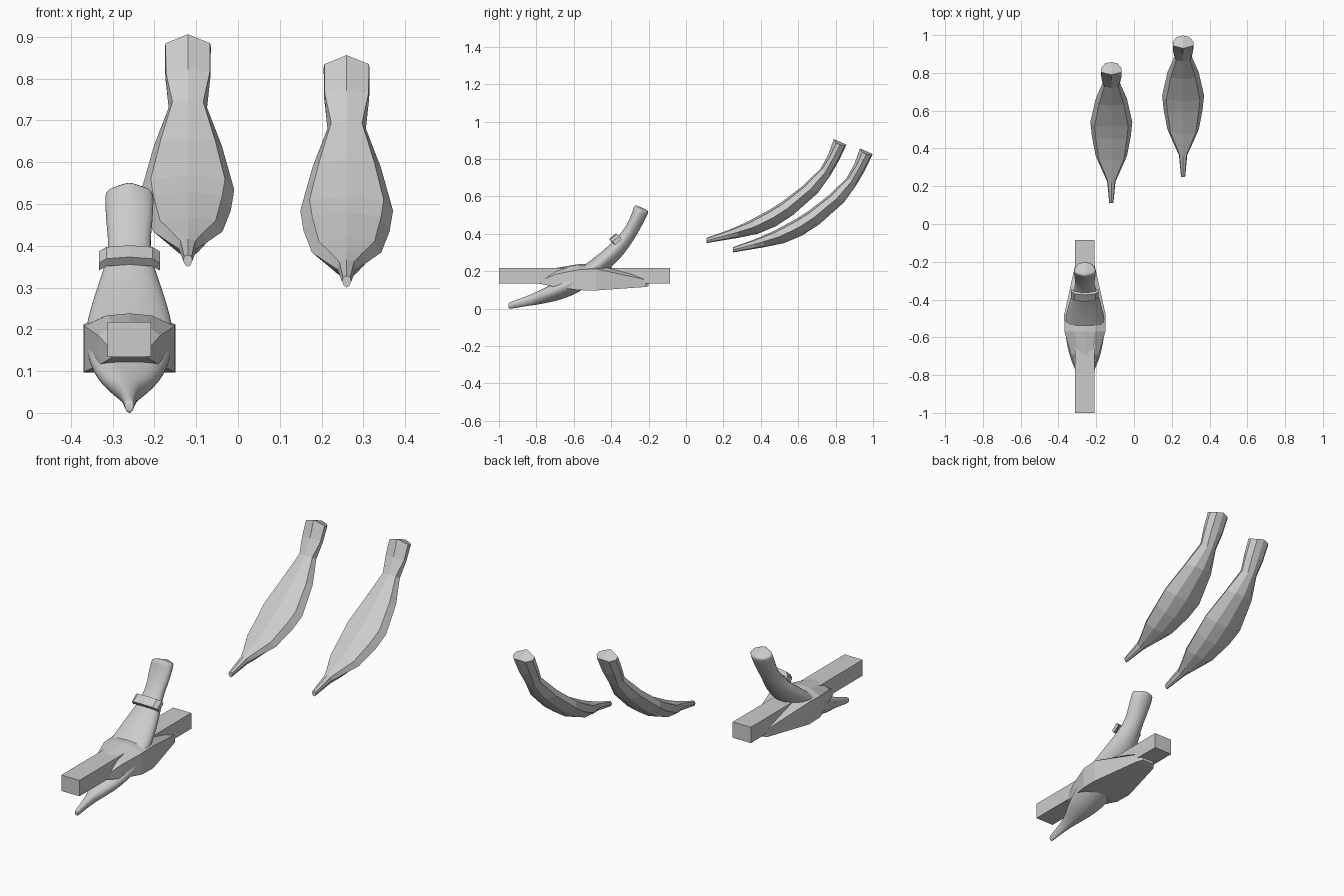
import bpy, bmesh
from mathutils import Vector

if "Cube" in bpy.data.objects:
    bpy.data.objects.remove(bpy.data.objects["Cube"])


def loft(name, rings):
    """Skin a list of closed rings and cap both ends."""
    bm = bmesh.new()
    rows = [[bm.verts.new(p) for p in ring] for ring in rings]
    n = len(rows[0])
    for a, b in zip(rows, rows[1:]):
        for i in range(n):
            j = (i + 1) % n
            bm.faces.new((a[i], a[j], b[j], b[i]))
    # Caps fold along the centre line
    for row in (rows[0], rows[-1]):
        if n == 8:
            bm.faces.new(row[:5])
            bm.faces.new(row[4:] + row[:1])
        else:
            bm.faces.new(row)
    bmesh.ops.recalc_face_normals(bm, faces=bm.faces)
    mesh = bpy.data.meshes.new(name)
    bm.to_mesh(mesh)
    bm.free()
    ob = bpy.data.objects.new(name, mesh)
    bpy.context.collection.objects.link(ob)
    return ob


# Curved body stations: back y, back z, front y, front z, half width
STATIONS = [
    (.25, .300, .25, .328, .011),
    (.37, .320, .36, .367, .022),
    (.42, .328, .41, .388, .045),
    (.525, .350, .476, .418, .083),
    (.62, .390, .59, .480, .103),
    (.712, .450, .65, .518, .111),
    (.845, .568, .765, .606, .082),
    (.912, .662, .86, .699, .046),
    (.955, .735, .90, .772, .054),
    (.998, .826, .93, .856, .055),
]
# Cross-sections: width factor, position from front to back
BODY = [(0, 0), (.8, .12), (1, .5), (.55, .88)]
HEAD = [(0, 0), (.97, .2), (1, .5), (.62, .88)]


def body(name, offset, wide=1.0, deep=1.0):
    rings = []
    for k, (by, bz, fy, fz, w) in enumerate(STATIONS):
        front, back = Vector((0, fy, fz)), Vector((0, by, bz))
        mid = (front + back) / 2
        front, back = mid + (front - mid) * deep, mid + (back - mid) * deep
        half = HEAD if k >= 8 else BODY
        droop = .016 if k == 9 else 0
        section = half + [(0, 1)] + [(-s, t) for s, t in half[:0:-1]]
        rings.append([front.lerp(back, t) +
                      Vector((s * w * wide, 0, -droop * abs(s)))
                      for s, t in section])
    ob = loft(name, rings)
    ob.location = offset
    return ob


# Two low-poly bodies
body("faceted_body_right", (.26, 0, 0))
body("faceted_body_left", (-.12, -.14, .05))

# Smooth body
smooth = body("smooth_body", (-.26, -1.2, -.30), 1.09, 1.25)
crease = smooth.data.attributes.new("crease_edge", 'FLOAT', 'EDGE')
for e in smooth.data.edges:
    ends = {v // 8 for v in e.vertices}
    if ends in ({0}, {len(STATIONS) - 1}):
        crease.data[e.index].value = .4
sub = smooth.modifiers.new("subdivision", 'SUBSURF')
sub.levels = sub.render_levels = 3
for p in smooth.data.polygons:
    p.use_smooth = True

# Straight beam through the smooth body
loft("beam", [[(-.26 + x, y, z) for x, z in
               ((-.052, .135), (.052, .135), (.052, .217), (-.052, .217))]
              for y in (-1.0, -.085)])

# Boat-shaped saddle: y, half width, ridge z, edge z, bottom z
hull = []
for y, w, ridge, edge, bottom in [
        (-.78, .042, .16, .15, .132),
        (-.69, .074, .218, .185, .114),
        (-.57, .108, .238, .208, .098),
        (-.48, .110, .236, .212, .097),
        (-.22, .052, .180, .155, .115),
        (-.20, .035, .170, .150, .120)]:
    hull.append([(-.26 + x, y, z) for x, z in
                 ((-w, bottom), (w, bottom), (w, edge), (w * .5, ridge - .005),
                  (0, ridge), (-w * .5, ridge - .005), (-w, edge))])
loft("saddle", hull)

# Curved band across the front of the neck
band = []
for x, sag in ((-.073, .018), (-.055, .005), (0, 0), (.055, .005), (.073, .018)):
    c = Vector((-.26 + x, -.386 + sag, .378 - sag * .8))
    along, out = Vector((0, .018, .014)), Vector((0, -.007, .009))
    band.append([c - along - out, c + along - out, c + along + out, c - along + out])
loft("neck_band", band)
